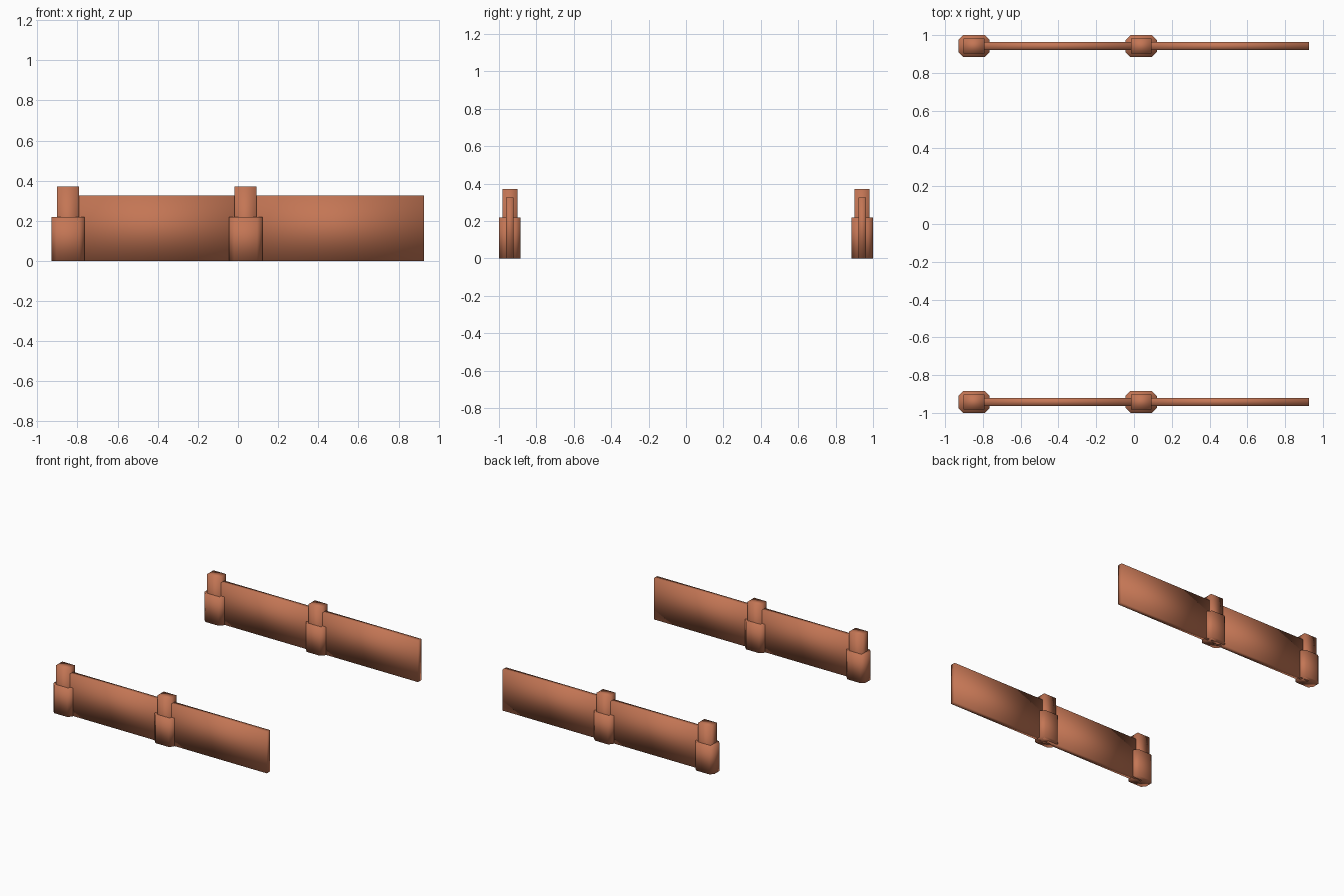
import bpy, bmesh

if "Cube" in bpy.data.objects:
    bpy.data.objects.remove(bpy.data.objects["Cube"])

clay = bpy.data.materials.new("terracotta")
clay.diffuse_color = (0.55, 0.18, 0.09, 1)
clay.use_nodes = True
clay.node_tree.nodes["Principled BSDF"].inputs["Base Color"].default_value = clay.diffuse_color


def prism(name, outline, height):
    """Extrude a plan outline from the ground up to the given height."""
    bm = bmesh.new()
    low = [bm.verts.new((x, y, 0)) for x, y in outline]
    high = [bm.verts.new((x, y, height)) for x, y in outline]
    bm.faces.new(low[::-1])
    bm.faces.new(high)
    n = len(low)
    for i in range(n):
        j = (i + 1) % n
        bm.faces.new((low[i], low[j], high[j], high[i]))
    for f in bm.faces:
        f.smooth = True      # soft shading over the whole part
    me = bpy.data.meshes.new(name)
    bm.to_mesh(me)
    bm.free()
    me.materials.append(clay)
    ob = bpy.data.objects.new(name, me)
    bpy.context.collection.objects.link(ob)
    return ob


def rect(x0, x1, y, w):
    return [(x0, y - w), (x1, y - w), (x1, y + w), (x0, y + w)]


def octagon(x, y, a, b, c):
    return [(x - a + c, y - b), (x + a - c, y - b), (x + a, y - b + c), (x + a, y + b - c),
            (x + a - c, y + b), (x - a + c, y + b), (x - a, y + b - c), (x - a, y - b + c)]


STEP = 0.885
for side, y in (("front", -0.942), ("back", 0.942)):
    for i in range(2):
        x = -0.847 + i * STEP
        # wide chamfered footing, slim post, wall panel running to the next post
        prism(f"{side}_footing_{i + 1}", octagon(x, y, 0.083, 0.058, 0.026), 0.22)
        prism(f"{side}_post_{i + 1}", rect(x - 0.055, x + 0.055, y, 0.04), 0.37)
        prism(f"{side}_panel_{i + 1}", rect(x, x + STEP + 0.003, y, 0.021), 0.325)
